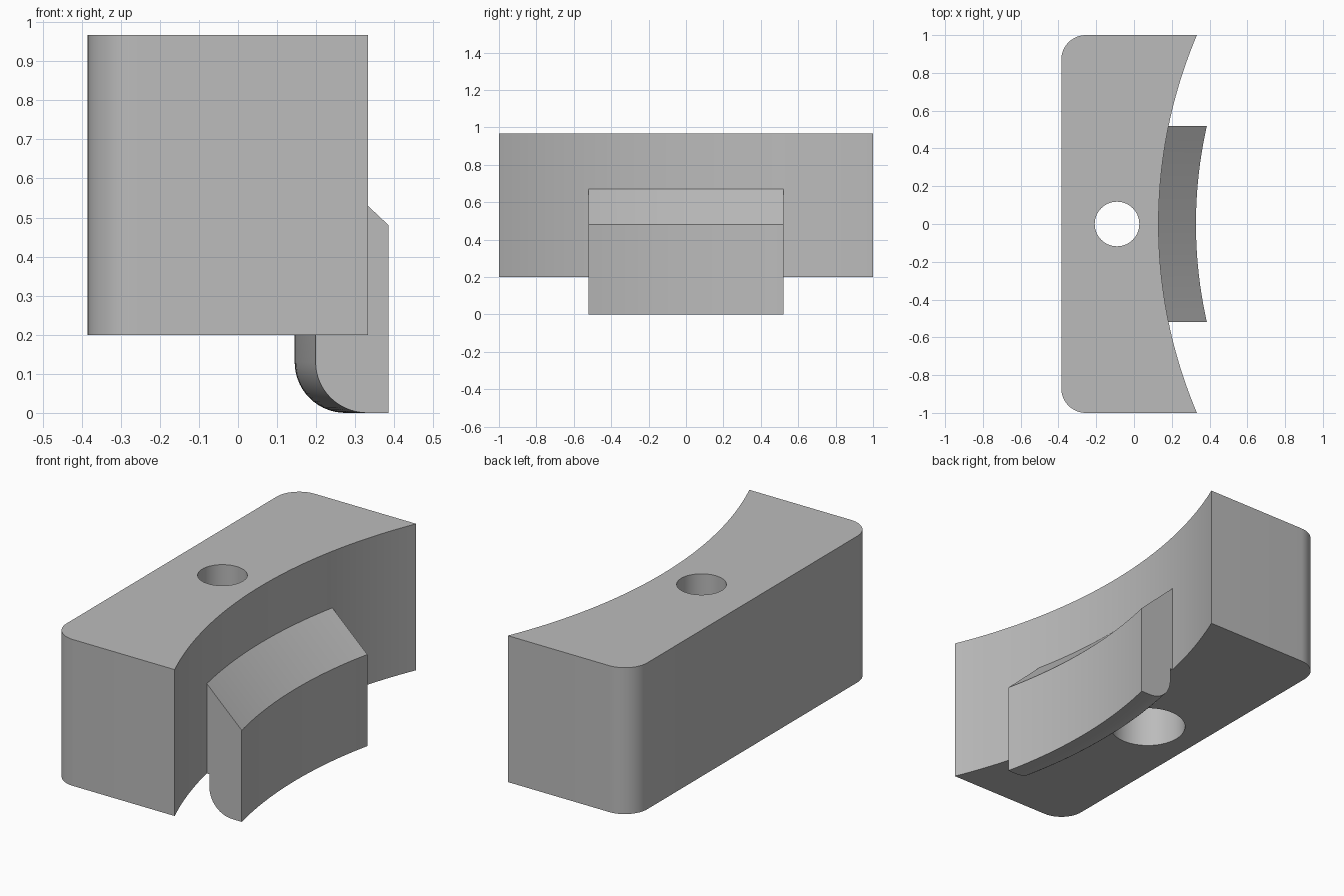
import bpy, bmesh
from math import sin, cos, asin, pi, radians

if "Cube" in bpy.data.objects:
    bpy.data.objects.remove(bpy.data.objects["Cube"], do_unlink=True)

grey = bpy.data.materials.new("plain grey")
grey.use_nodes = True
grey.diffuse_color = (0.5, 0.5, 0.5, 1)
grey.node_tree.nodes["Principled BSDF"].inputs["Base Color"].default_value = (0.5, 0.5, 0.5, 1)

FACE_R = 2.565            # radius of the hollow front face
AXIS_X = 0.13 + FACE_R    # its vertical axis
BASE, TOP = 0.2, 0.967


def arc(cx, cy, r, start, end, n):
    return [(cx + r * cos(start + (end - start) * i / n),
             cy + r * sin(start + (end - start) * i / n)) for i in range(n + 1)]


def skin(name, rings, closed=False):
    """Join matching rings of points into a solid, capped unless closed."""
    bm = bmesh.new()
    loops = [[bm.verts.new(p) for p in ring] for ring in rings]
    n = len(loops[0])
    pairs = list(zip(loops, loops[1:]))
    if closed:
        pairs.append((loops[-1], loops[0]))
    else:
        bm.faces.new(loops[0])
        bm.faces.new(loops[-1])
    for a, b in pairs:
        for i in range(n):
            j = (i + 1) % n
            bm.faces.new((a[i], a[j], b[j], b[i]))
    bmesh.ops.recalc_face_normals(bm, faces=bm.faces)
    mesh = bpy.data.meshes.new(name)
    bm.to_mesh(mesh)
    bm.free()
    mesh.materials.append(grey)
    obj = bpy.data.objects.new(name, mesh)
    bpy.context.collection.objects.link(obj)
    return obj


def activate(obj):
    bpy.ops.object.select_all(action='DESELECT')
    obj.select_set(True)
    bpy.context.view_layer.objects.active = obj


# Block: two rounded back corners and a hollow arc on the other side
back, r = -0.385, 0.13
half = asin(1 / FACE_R)
outline = arc(AXIS_X, 0, FACE_R, pi + half, pi - half, 48)
outline += arc(back + r, 1 - r, r, pi / 2, pi, 12)
outline += arc(back + r, r - 1, r, pi, 1.5 * pi, 12)
block = skin("block", [[(x, y, z) for x, y in outline] for z in (BASE, TOP)])

# Screw hole: narrow at the top, wider recess from below
steps = [(0.187, 0.1), (0.187, 0.6), (0.118, 0.6), (0.118, 1.1)]
cutter = skin("hole_cutter", [[(x, y, z) for x, y in arc(-0.09, 0, rad, 0, 2 * pi, 64)[:-1]]
                              for rad, z in steps])
cutter.hide_render = True
cut = block.modifiers.new("screw hole", 'BOOLEAN')
cut.object = cutter
cut.operation = 'DIFFERENCE'
cut.solver = 'EXACT'
activate(block)
bpy.ops.object.modifier_apply(modifier=cut.name)
bpy.data.objects.remove(cutter, do_unlink=True)

# Lip: hooked profile (radius, height) swept along the hollow face
outer, inner, bend = 2.367, 2.55, 0.13
root = FACE_R + 0.003
profile = [(outer, 0), (outer, 0.48), (root, 0.673), (root, BASE), (inner, BASE)]
profile += arc(inner - bend, bend, bend, 0, -pi / 2, 14)
rings = []
for i in range(33):
    t = i / 16 - 1
    ring = []
    for rad, z in profile:
        y = 0.52 * t
        ring.append((AXIS_X - (rad * rad - y * y) ** 0.5, y, z))
    rings.append(ring)
lip = skin("lip", rings)

for part in (block, lip):
    activate(part)
    bpy.ops.object.shade_smooth_by_angle(angle=radians(25))
